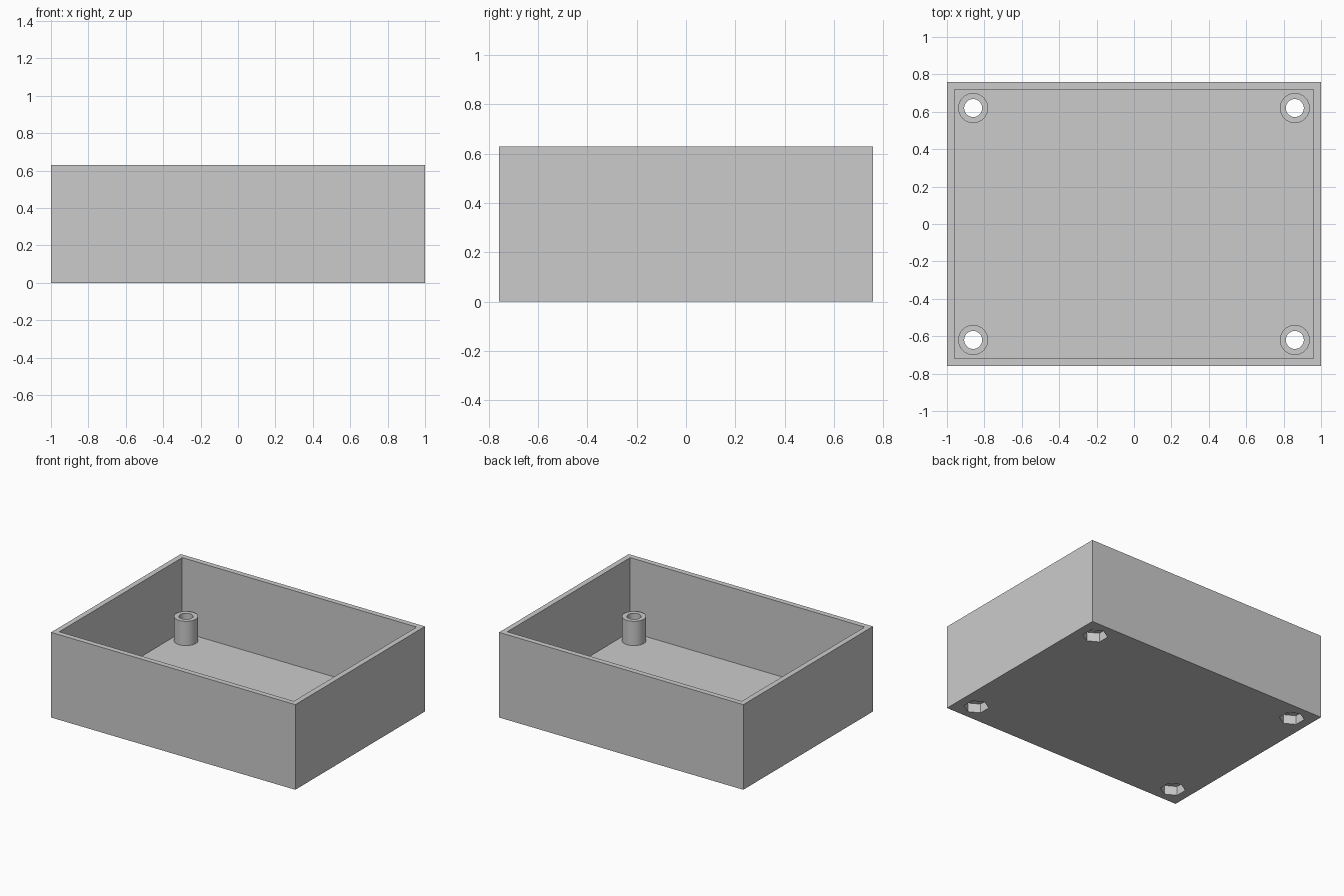
import bpy
import bmesh
from math import cos, sin, pi, radians

if "Cube" in bpy.data.objects:
    bpy.data.objects.remove(bpy.data.objects["Cube"], do_unlink=True)

# Dimensions
HALF_X, HALF_Y, HEIGHT = 1.0, 0.758, 0.63
WALL, FLOOR = 0.04, 0.08
POST_X, POST_Y, POST_TOP = 0.86, 0.62, 0.26
POST_R, BORE_R = 0.08, 0.048
NUT_R, NUT_DEPTH = 0.085, 0.067

grey = bpy.data.materials.new("plain grey")
grey.use_nodes = True
grey.diffuse_color = (0.6, 0.6, 0.6, 1)
grey.node_tree.nodes["Principled BSDF"].inputs["Base Color"].default_value = (0.6, 0.6, 0.6, 1)


def add_prism(bm, outline, z0, z1):
    """Extrude a counter-clockwise outline between two heights."""
    low = [bm.verts.new((x, y, z0)) for x, y in outline]
    high = [bm.verts.new((x, y, z1)) for x, y in outline]
    bm.faces.new(low[::-1])
    bm.faces.new(high)
    n = len(outline)
    for i in range(n):
        j = (i + 1) % n
        bm.faces.new((low[i], low[j], high[j], high[i]))


def rectangle(hx, hy):
    return [(-hx, -hy), (hx, -hy), (hx, hy), (-hx, hy)]


def polygon(cx, cy, radius, sides):
    """Regular outline whose first corner points along y."""
    angles = [pi / 2 + 2 * pi * i / sides for i in range(sides)]
    return [(cx + radius * cos(a), cy + radius * sin(a)) for a in angles]


def make_object(name, outlines, z0, z1):
    bm = bmesh.new()
    for outline in outlines:
        add_prism(bm, outline, z0, z1)
    mesh = bpy.data.meshes.new(name)
    bm.to_mesh(mesh)
    bm.free()
    mesh.materials.append(grey)
    obj = bpy.data.objects.new(name, mesh)
    bpy.context.collection.objects.link(obj)
    return obj


def corner_set(radius, sides):
    """The same outline at all four corners of the box."""
    return [polygon(sx * POST_X, sy * POST_Y, radius, sides)
            for sx in (-1, 1) for sy in (-1, 1)]


def combine(target, tool, operation):
    """Apply a boolean and discard the tool object."""
    tool.hide_render = True
    bpy.ops.object.select_all(action="DESELECT")
    target.select_set(True)
    bpy.context.view_layer.objects.active = target
    mod = target.modifiers.new(tool.name, "BOOLEAN")
    mod.operation, mod.solver, mod.object = operation, "EXACT", tool
    bpy.ops.object.modifier_apply(modifier=mod.name)
    bpy.data.objects.remove(tool, do_unlink=True)


# Open box shell
box = make_object("enclosure_box", [rectangle(HALF_X, HALF_Y)], 0, HEIGHT)
cavity = make_object("cavity", [rectangle(HALF_X - WALL, HALF_Y - WALL)], FLOOR, HEIGHT + 0.1)
combine(box, cavity, "DIFFERENCE")

# Round standoffs rising from the floor
combine(box, make_object("standoffs", corner_set(POST_R, 64), FLOOR / 2, POST_TOP), "UNION")

# Screw bores through the standoffs, hexagonal nut pockets underneath
combine(box, make_object("screw_bores", corner_set(BORE_R, 64), -0.1, HEIGHT), "DIFFERENCE")
combine(box, make_object("nut_pockets", corner_set(NUT_R, 6), -0.1, NUT_DEPTH), "DIFFERENCE")

# Smooth round walls, crisp edges
bpy.ops.object.shade_smooth_by_angle(angle=radians(30))
